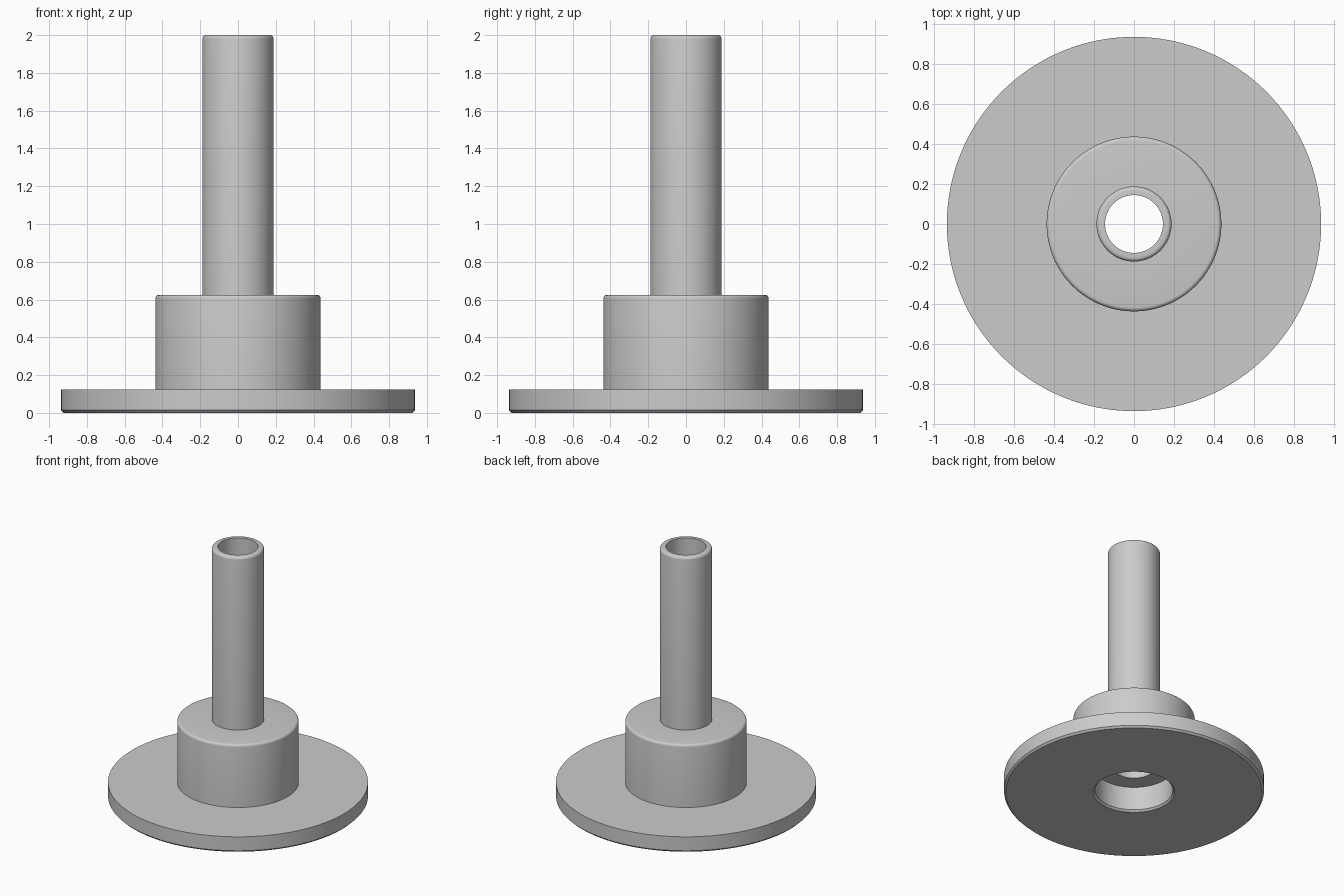
import bpy, bmesh, math

cube = bpy.data.objects.get("Cube")
if cube:
    bpy.data.objects.remove(cube, do_unlink=True)

SEGMENTS = 128
BORE, TUBE, COUNTERBORE, COLLAR, FLANGE = 0.145, 0.188, 0.28, 0.438, 0.938
FLANGE_TOP, LEDGE, COLLAR_TOP, TOP = 0.125, 0.2, 0.625, 2.0
CHAMFER, FILLET = 0.014, 0.02


def rounded_corner(radius, z, size, steps=5):
    """Outer top edge of a cylinder, running from its side to its top."""
    return [(radius - size + size * math.cos(a), z - size + size * math.sin(a))
            for a in (math.pi / 2 * i / steps for i in range(steps + 1))]


def lathe(name, profile, material):
    """Turn a closed radius/height profile around the z axis."""
    bm = bmesh.new()
    rings = []
    for r, z in profile:
        rings.append([bm.verts.new((r * math.cos(a), r * math.sin(a), z))
                      for a in (math.tau * i / SEGMENTS for i in range(SEGMENTS))])
    for lower, upper in zip(rings, rings[1:] + rings[:1]):
        for i in range(SEGMENTS):
            j = (i + 1) % SEGMENTS
            bm.faces.new((lower[i], lower[j], upper[j], upper[i]))
    bmesh.ops.recalc_face_normals(bm, faces=bm.faces)
    mesh = bpy.data.meshes.new(name)
    bm.to_mesh(mesh)
    bm.free()
    mesh.materials.append(material)
    obj = bpy.data.objects.new(name, mesh)
    bpy.context.collection.objects.link(obj)
    bpy.ops.object.select_all(action="DESELECT")
    obj.select_set(True)
    bpy.context.view_layer.objects.active = obj
    bpy.ops.object.shade_smooth_by_angle(angle=math.radians(30))
    return obj


grey = bpy.data.materials.new("plain_grey")
grey.use_nodes = True
colour = (0.6, 0.6, 0.6, 1)
grey.diffuse_color = colour
grey.node_tree.nodes["Principled BSDF"].inputs["Base Color"].default_value = colour

# Flange with chamfered underside, then collar, then tube
outside = [(COUNTERBORE + CHAMFER, 0), (FLANGE - CHAMFER, 0),
           (FLANGE, CHAMFER), (FLANGE, FLANGE_TOP), (COLLAR, FLANGE_TOP)]
outside += rounded_corner(COLLAR, COLLAR_TOP, FILLET)
outside += [(TUBE, COLLAR_TOP)]
outside += rounded_corner(TUBE, TOP, FILLET)
# Through bore, ledge and wider counterbore
inside = [(BORE, TOP), (BORE, LEDGE), (COUNTERBORE, LEDGE), (COUNTERBORE, CHAMFER)]

lathe("flanged_tube", outside + inside, grey)
